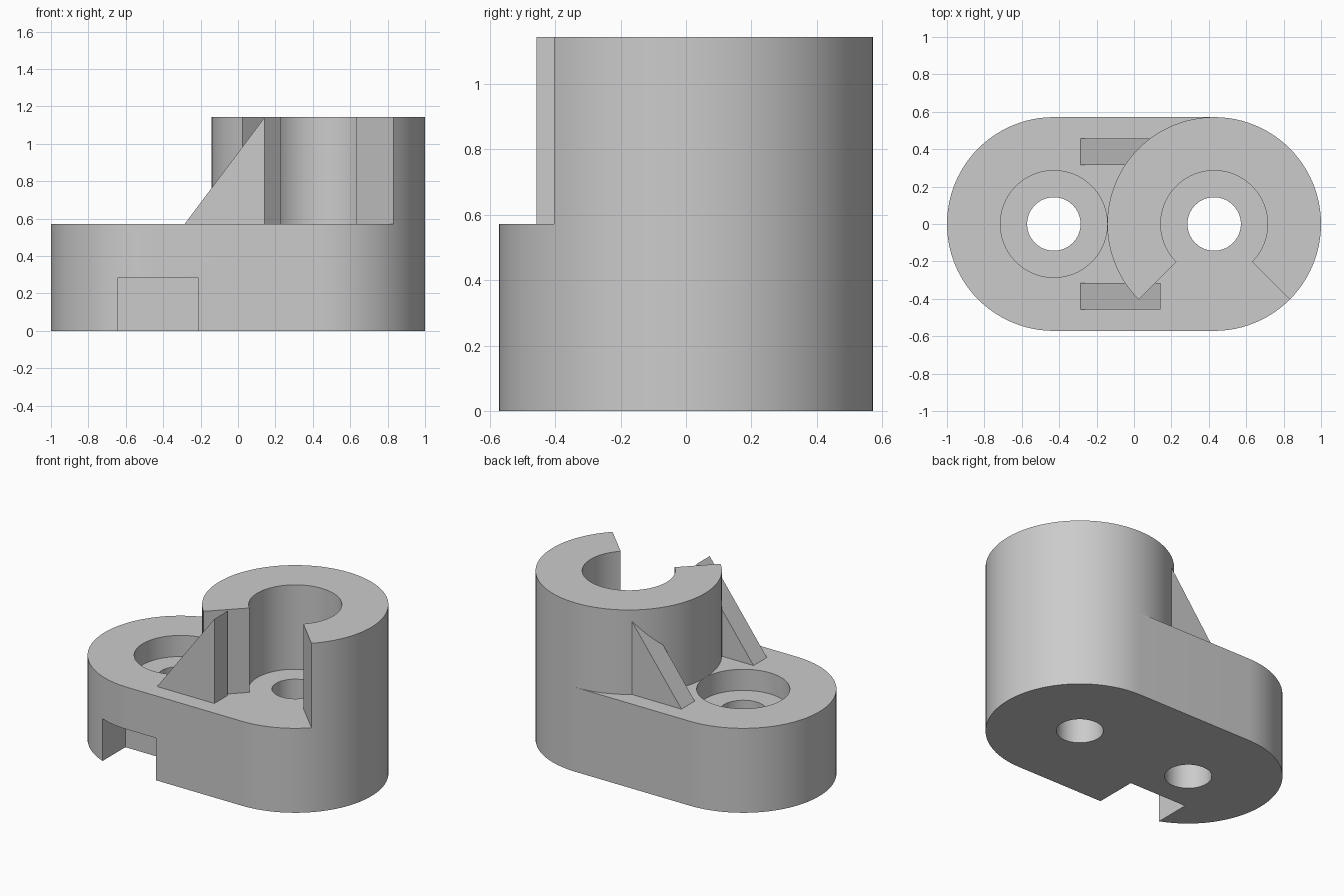
import bpy, bmesh
from math import cos, sin, radians

U = 1 / 7                      # design module
R, CX = 4 * U, 3 * U           # outer radius, boss centre offset
BASE_H, TOP_H = 4 * U, 8 * U

old = bpy.data.objects.get("Cube")
if old:
    bpy.data.objects.remove(old, do_unlink=True)

grey = bpy.data.materials.new("plain grey")
grey.use_nodes = True
COLOR = (0.6, 0.6, 0.6, 1)
grey.diffuse_color = COLOR
grey.node_tree.nodes["Principled BSDF"].inputs["Base Color"].default_value = COLOR


def arc(cx, r, start, end, steps):
    angles = [radians(start + (end - start) * i / steps) for i in range(steps + 1)]
    return [(cx + r * cos(a), r * sin(a)) for a in angles]


def prism(name, points, offset, bottom=True):
    """Extrude a closed 3D outline along an offset vector."""
    bm = bmesh.new()
    low = [bm.verts.new(p) for p in points]
    high = [bm.verts.new([a + b for a, b in zip(p, offset)]) for p in points]
    n = len(points)
    for i in range(n):
        j = (i + 1) % n
        bm.faces.new((low[i], low[j], high[j], high[i]))
    bm.faces.new(high)
    if bottom:
        bm.faces.new(low[::-1])
    bmesh.ops.recalc_face_normals(bm, faces=bm.faces)
    mesh = bpy.data.meshes.new(name)
    bm.to_mesh(mesh)
    bm.free()
    mesh.materials.append(grey)
    obj = bpy.data.objects.new(name, mesh)
    bpy.context.collection.objects.link(obj)
    return obj


def upright(name, outline, z0, z1, bottom=True):
    return prism(name, [(x, y, z0) for x, y in outline], (0, 0, z1 - z0), bottom)


def select(obj):
    bpy.ops.object.select_all(action="DESELECT")
    obj.select_set(True)
    bpy.context.view_layer.objects.active = obj


def cut(target, cutter):
    cutter.hide_render = True
    mod = target.modifiers.new("cut", "BOOLEAN")
    mod.operation, mod.solver, mod.object = "DIFFERENCE", "EXACT", cutter
    select(target)
    bpy.ops.object.modifier_apply(modifier=mod.name)
    bpy.data.objects.remove(cutter, do_unlink=True)


# Rounded base plate
base = upright("base", arc(CX, R, -90, 90, 48) + arc(-CX, R, 90, 270, 48), 0, BASE_H)

# Through holes, counterbore and front notch
for x in (-CX, CX):
    cut(base, upright("hole_cutter", arc(x, U, 0, 360, 64)[:-1], -U, TOP_H))
cut(base, upright("counterbore_cutter", arc(-CX, 2 * U, 0, 360, 96)[:-1], 3 * U, TOP_H))
notch = [(-4.5 * U, -5 * U), (-1.5 * U, -5 * U), (-1.5 * U, -2 * U), (-4.5 * U, -2 * U)]
cut(base, upright("notch_cutter", notch, -U, 2 * U))

# Open ring tower with a quarter gap facing the front
ring = arc(CX, R, -45, 225, 72) + arc(CX, 2 * U, 225, -45, 72)
tower = upright("tower", ring, BASE_H, TOP_H, bottom=False)

# Triangular stiffening ribs on both sides
ribs = []
for name, y in (("front_rib", -3.2 * U), ("back_rib", 2.2 * U)):
    side = [(-2 * U, y, BASE_H), (U, y, BASE_H), (U, y, TOP_H)]
    ribs.append(prism(name, side, (0, U, 0)))

for obj in [base, tower] + ribs:
    select(obj)
    bpy.ops.object.shade_smooth_by_angle(angle=radians(30))
